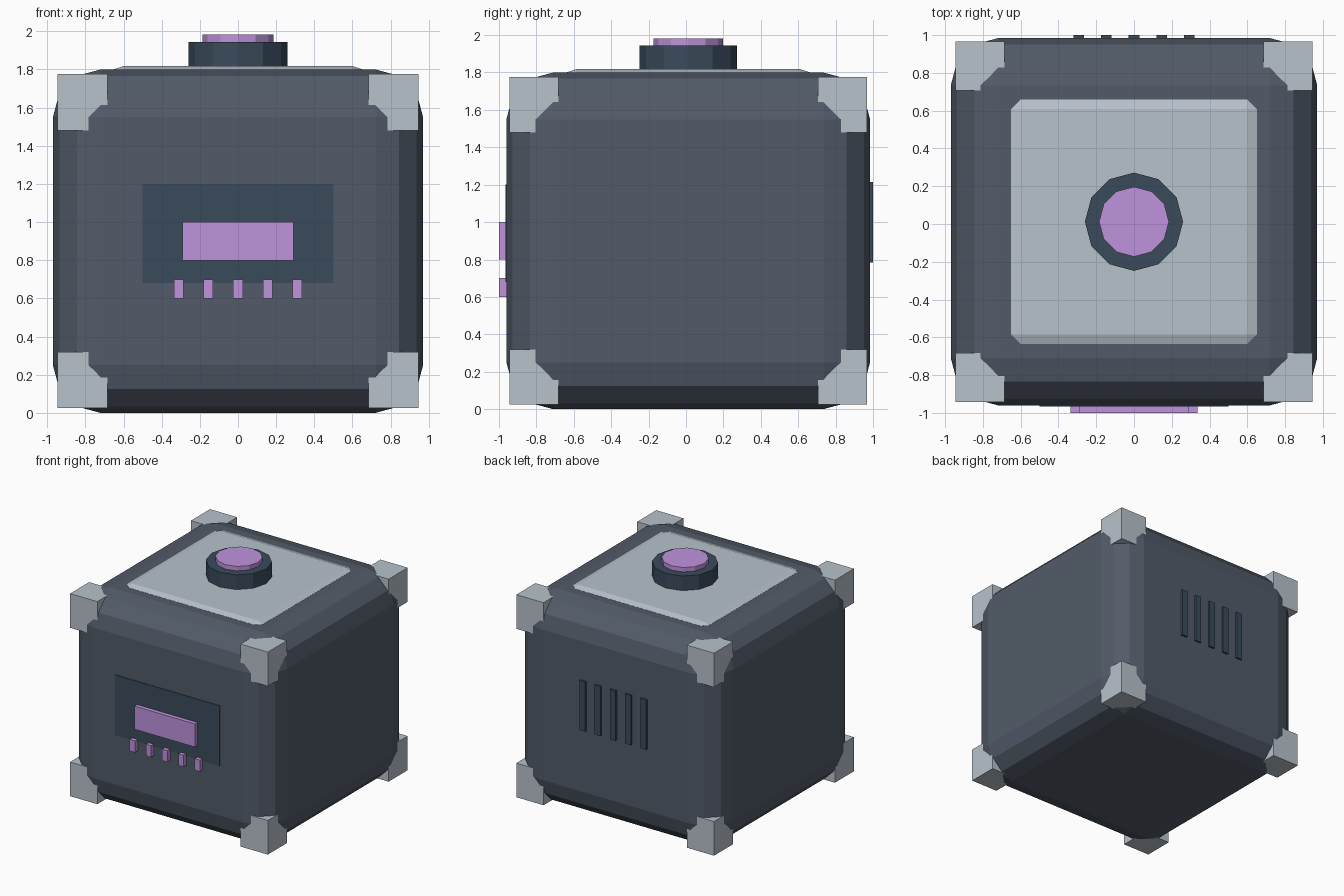
import bpy, bmesh, math
from mathutils import Vector

if "Cube" in bpy.data.objects:
    bpy.data.objects.remove(bpy.data.objects["Cube"])

CY = 0.012  # the body sits slightly behind the origin


def material(name, rgb):
    m = bpy.data.materials.new(name)
    m.diffuse_color = (*rgb, 1)
    m.use_nodes = True
    m.node_tree.nodes["Principled BSDF"].inputs["Base Color"].default_value = m.diffuse_color
    return m


SLATE = material("slate", (0.085, 0.105, 0.14))
STEEL = material("pale_steel", (0.48, 0.54, 0.60))
TEAL = material("dark_teal", (0.042, 0.07, 0.105))
PURPLE = material("purple", (0.52, 0.29, 0.72))


def finish(bm, name, mat):
    bmesh.ops.recalc_face_normals(bm, faces=bm.faces)
    me = bpy.data.meshes.new(name)
    bm.to_mesh(me)
    bm.free()
    me.materials.append(mat)
    ob = bpy.data.objects.new(name, me)
    bpy.context.collection.objects.link(ob)
    return ob


def box(name, lo, hi, mat, bevel=0, segments=1, squash=1):
    """Box between two corners; squash flattens a bevelled box in z."""
    lo, hi = Vector(lo), Vector(hi)
    size, mid = hi - lo, (lo + hi) / 2
    bm = bmesh.new()
    bmesh.ops.create_cube(bm, size=1)
    bmesh.ops.scale(bm, vec=(size.x, size.y, size.z / squash), verts=bm.verts)
    if bevel:
        bmesh.ops.bevel(bm, geom=bm.edges[:], offset=bevel, segments=segments,
                        profile=0.5, affect='EDGES')
    bmesh.ops.scale(bm, vec=(1, 1, squash), verts=bm.verts)
    bmesh.ops.translate(bm, vec=mid, verts=bm.verts)
    return finish(bm, name, mat)


def disc(name, radius, z0, z1, mat):
    bm = bmesh.new()
    bmesh.ops.create_cone(bm, cap_ends=True, segments=12, radius1=radius,
                          radius2=radius, depth=z1 - z0)
    bmesh.ops.translate(bm, vec=(0, CY, (z0 + z1) / 2), verts=bm.verts)
    return finish(bm, name, mat)


# Rounded main body
box("body", (-0.97, CY - 0.972, 0), (0.97, CY + 0.972, 1.8), SLATE, 0.25, 3)

# Corner guards, slightly sunk below the flat faces
for sx in (-1, 1):
    for sy in (-1, 1):
        for z0, z1 in ((0.025, 0.32), (1.48, 1.775)):
            xs = sorted((sx * 0.685, sx * 0.945))
            ys = sorted((CY + sy * 0.695, CY + sy * 0.955))
            box("corner_guard", (xs[0], ys[0], z0), (xs[1], ys[1], z1), STEEL)

# Lid plate and knob
box("lid_plate", (-0.65, CY - 0.648, 1.75), (0.65, CY + 0.648, 1.818), STEEL,
    0.05, 1, 0.34)
disc("knob_base", 0.26, 1.80, 1.945, TEAL)
disc("knob_cap", 0.185, 1.90, 1.983, PURPLE)

# Front panel, display and buttons
box("front_panel", (-0.5, -0.965, 0.68), (0.5, -0.90, 1.20), TEAL)
box("display", (-0.29, -1.0, 0.80), (0.29, -0.94, 1.0), PURPLE)
for i in range(-2, 3):
    x = i * 0.155
    box("button", (x - 0.025, -1.0, 0.60), (x + 0.025, -0.93, 0.70), PURPLE)

# Vent slats on the back
for i in range(-2, 3):
    x = i * 0.146
    box("vent_slat", (x - 0.028, 0.93, 0.785), (x + 0.028, 1.0, 1.215), TEAL)
